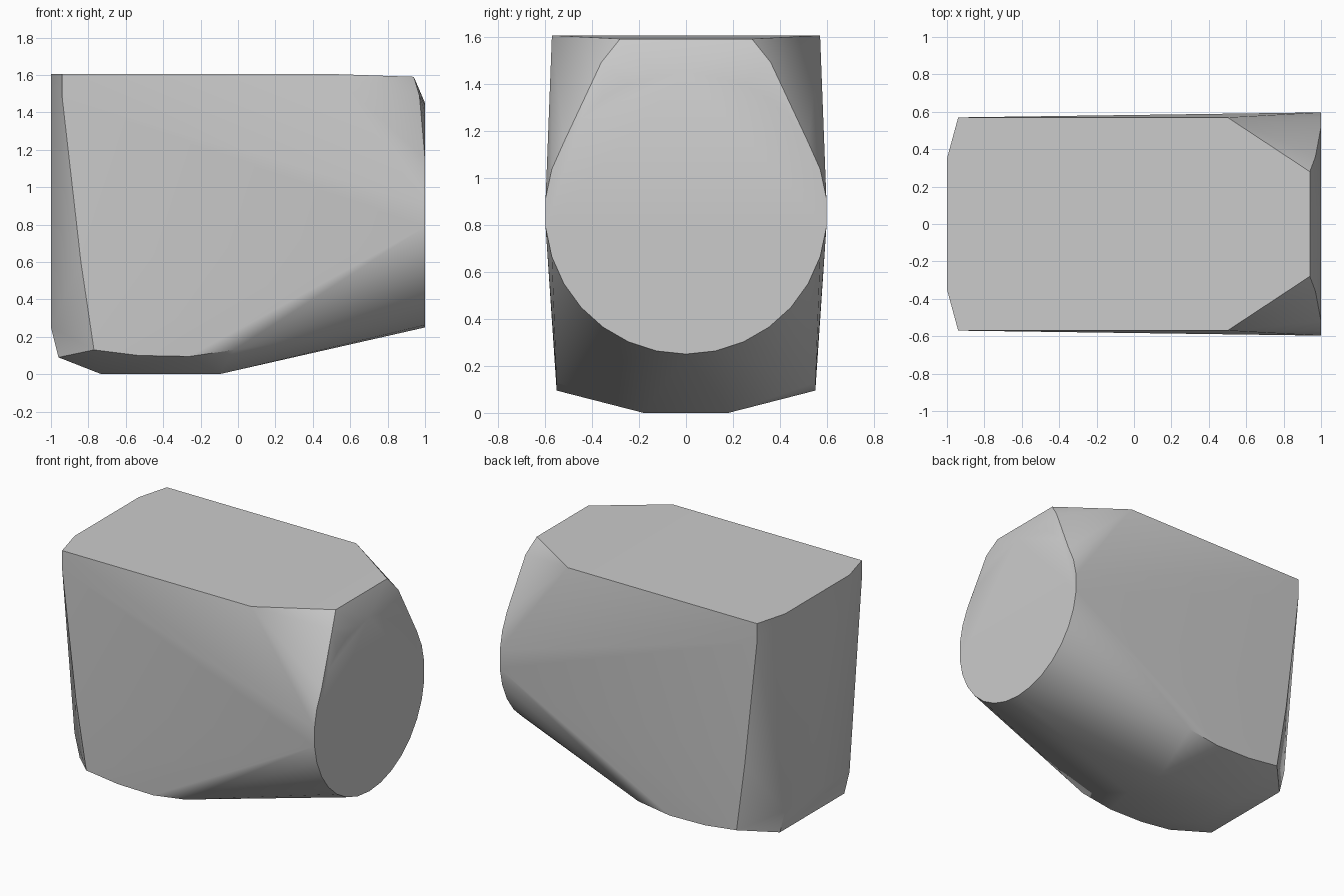
import bpy, bmesh, math

cube = bpy.data.objects.get("Cube")
if cube:
    bpy.data.objects.remove(cube, do_unlink=True)

grey = bpy.data.materials.new("light grey")
grey.use_nodes = True
colour = (0.6, 0.6, 0.6, 1)
grey.diffuse_color = colour
grey.node_tree.nodes["Principled BSDF"].inputs["Base Color"].default_value = colour

# Round end face
RADIUS, CENTRE_Z, SIDES = 0.6, 0.85, 30
points = []
for i in range(SIDES):
    a = 2 * math.pi * i / SIDES
    points.append((1, RADIUS * math.sin(a), CENTRE_Z - RADIUS * math.cos(a)))

# Half-width corners of the body, mirrored across y
corners = [
    (0.97, 0.36, 1.49), (0.94, 0.28, 1.59),                       # upper lip of round end
    (0.5, 0.57, 1.605), (-0.94, 0.57, 1.605), (-1, 0.35, 1.605),  # flat top
    (-1, 0.35, 0.25), (-0.96, 0.35, 0.09),                        # flat end
    (-0.94, 0.57, 1.48), (-0.84, 0.562, 0.6),                     # end chamfer
    (-0.77, 0.55, 0.13), (-0.53, 0.55, 0.1),                      # lower side curve
    (-0.26, 0.55, 0.095), (-0.02, 0.55, 0.13),
    (-0.73, 0.18, 0), (-0.1, 0.18, 0),                            # flat base
]
for x, y, z in corners:
    points += [(x, y, z), (x, -y, z)]

# Stretch one convex skin over the points
bm = bmesh.new()
for p in points:
    bm.verts.new(p)
hull = bmesh.ops.convex_hull(bm, input=bm.verts)
loose = [v for v in bm.verts if not v.link_faces]
bmesh.ops.delete(bm, geom=loose, context="VERTS")
bmesh.ops.dissolve_limit(bm, angle_limit=math.radians(0.5), verts=bm.verts, edges=bm.edges)
bmesh.ops.recalc_face_normals(bm, faces=bm.faces)
mesh = bpy.data.meshes.new("rounded_block")
bm.to_mesh(mesh)
bm.free()
mesh.materials.append(grey)

block = bpy.data.objects.new("rounded_block", mesh)
bpy.context.collection.objects.link(block)
bpy.context.view_layer.objects.active = block
block.select_set(True)
bpy.ops.object.shade_smooth_by_angle(angle=math.radians(30))
